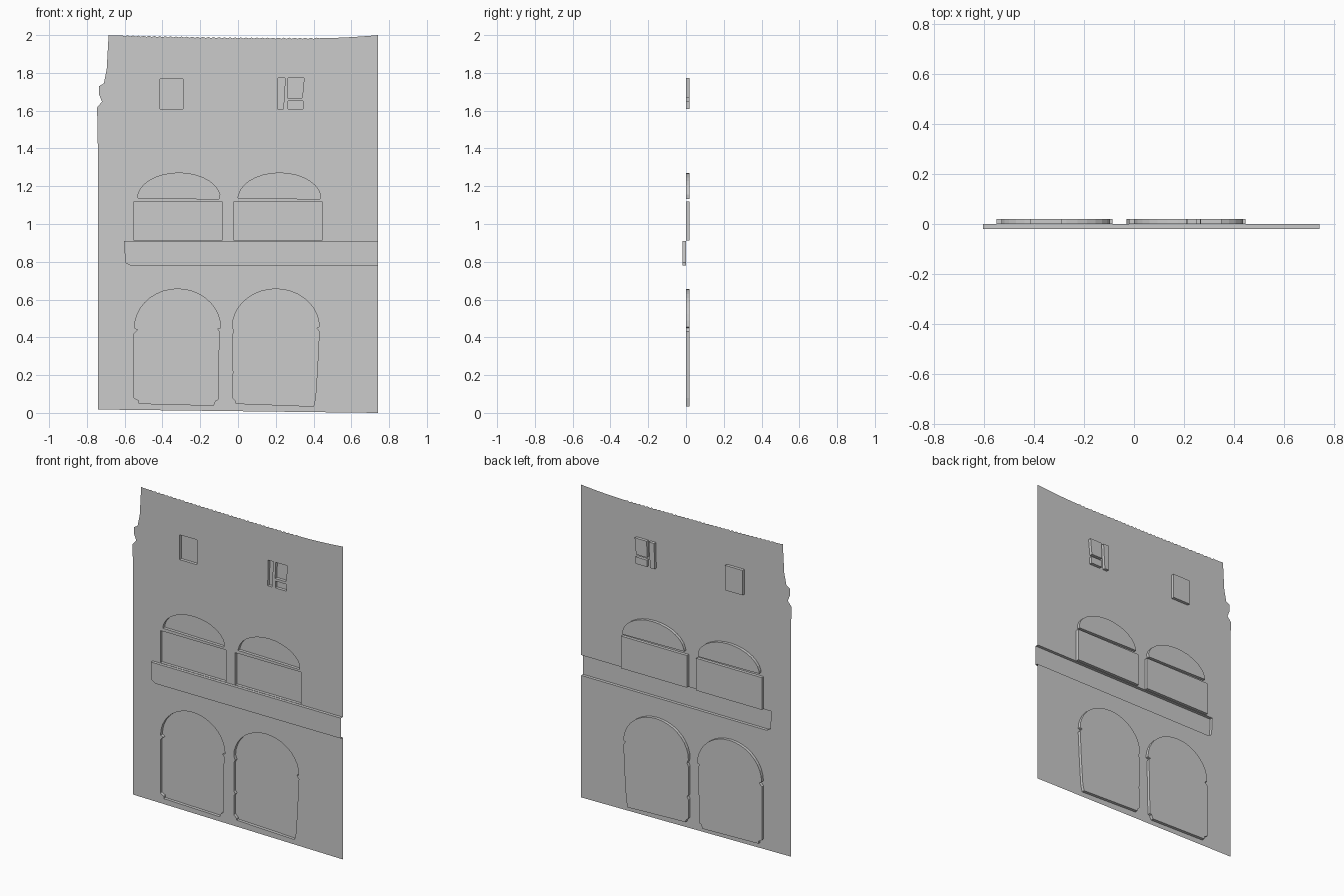
import bpy, bmesh, math

cube = bpy.data.objects.get("Cube")
if cube:
    bpy.data.objects.remove(cube)

DEPTH = 0.019

stone = bpy.data.materials.new("plain grey stone")
stone.use_nodes = True
grey = (0.6, 0.6, 0.6, 1)
stone.diffuse_color = grey
stone.node_tree.nodes["Principled BSDF"].inputs["Base Color"].default_value = grey


def finish(name, bm):
    mesh = bpy.data.meshes.new(name)
    bm.to_mesh(mesh)
    bm.free()
    mesh.materials.append(stone)
    obj = bpy.data.objects.new(name, mesh)
    bpy.context.collection.objects.link(obj)


def arc(cx, cz, rx, rz, steps=18, start=0.0):
    """Points from the right end over the top to the left end."""
    angles = [start + (math.pi - 2 * start) * i / steps for i in range(steps + 1)]
    return [(cx + rx * math.cos(a), cz + rz * math.sin(a)) for a in angles]


def box(left, right, low, high):
    return [(left, low), (right, low), (right, high), (left, high)]


def stepped_panel(name, outline, depth, open_sides=()):
    """A flat panel moved off the wall plane, joined to it by thin side strips."""
    bm = bmesh.new()
    rim = [bm.verts.new((x, 0, z)) for x, z in outline]
    panel = [bm.verts.new((x, depth, z)) for x, z in outline]
    bm.faces.new(panel)
    for i in range(len(rim)):
        j = (i + 1) % len(rim)
        if i not in open_sides:
            bm.faces.new((rim[i], rim[j], panel[j], panel[i]))
    finish(name, bm)


# Outlines of the recessed openings, counterclockwise from the front
openings = {
    "right_door_arch": [(-0.55, 0.08), (-0.525, 0.065), (-0.525, 0.05), (-0.13, 0.04),
                        (-0.12, 0.065), (-0.107, 0.07), (-0.1, 0.43), (-0.11, 0.445)]
                       + arc(-0.32, 0.45, 0.228, 0.206)
                       + [(-0.53, 0.44), (-0.55, 0.42)],
    "left_door_arch": [(-0.03, 0.08), (-0.01, 0.06), (-0.01, 0.05), (0.4, 0.035),
                       (0.41, 0.08), (0.42, 0.23), (0.43, 0.43), (0.415, 0.45)]
                      + arc(0.2, 0.455, 0.23, 0.201)
                      + [(-0.02, 0.43), (-0.03, 0.41), (-0.03, 0.23), (-0.02, 0.215),
                         (-0.03, 0.2)],
    "right_balcony_window": box(-0.55, -0.085, 0.912, 1.118),
    "left_balcony_window": box(-0.02, 0.445, 0.912, 1.118),
    "right_fanlight": [(-0.53, 1.138), (-0.1, 1.132)]
                      + arc(-0.313, 1.135, 0.219, 0.135, 14, 0.15),
    "left_fanlight": [(0, 1.138), (0.435, 1.132)]
                     + arc(0.22, 1.135, 0.219, 0.135, 14, 0.15),
    "right_attic_window": box(-0.413, -0.29, 1.608, 1.767),
    "left_attic_shutter": [(0.21, 1.608), (0.24, 1.608), (0.25, 1.772), (0.212, 1.772)],
    "left_attic_upper_pane": [(0.263, 1.668), (0.34, 1.668), (0.35, 1.772), (0.265, 1.772)],
    "left_attic_lower_pane": box(0.264, 0.343, 1.608, 1.652),
}
for name, outline in openings.items():
    stepped_panel(name, outline, DEPTH)

# Balcony band standing proud of the wall, open at its far end
balcony = [(0.742, 0.91), (-0.603, 0.91), (-0.597, 0.795), (-0.57, 0.78), (0.742, 0.78)]
stepped_panel("balcony_band", balcony, -DEPTH, open_sides=(4,))

# Slightly ragged, sagging roof line from right to left
roof = [(0.742, 2.0)]
for i in range(1, 100):
    x = 0.742 - 1.427 * i / 100
    z = 1.983 + (0.13 if x > 0.38 else 0.0135) * (x - 0.38) ** 2
    if -0.62 < x < 0.42:
        z += 0.003 if i % 2 else -0.003
    roof.append((x, z))

# Worn left edge, from top to bottom
worn_edge = [(-0.685, 2.0), (-0.695, 1.82), (-0.71, 1.745), (-0.735, 1.73), (-0.735, 1.685),
             (-0.72, 1.648), (-0.746, 1.617), (-0.742, 1.4), (-0.742, 0.018)]

# Wall sheet, notched around the balcony and cut by every opening
wall = [(0.742, 0)] + balcony[::-1] + roof + worn_edge
bm = bmesh.new()
for loop in [wall] + list(openings.values()):
    verts = [bm.verts.new((x, 0, z)) for x, z in loop]
    for a, b in zip(verts, verts[1:] + verts[:1]):
        bm.edges.new((a, b))
bmesh.ops.triangle_fill(bm, edges=bm.edges[:], use_beauty=True, normal=(0, -1, 0))
bm.normal_update()
bmesh.ops.reverse_faces(bm, faces=[f for f in bm.faces if f.normal.y > 0])
finish("facade_wall", bm)
